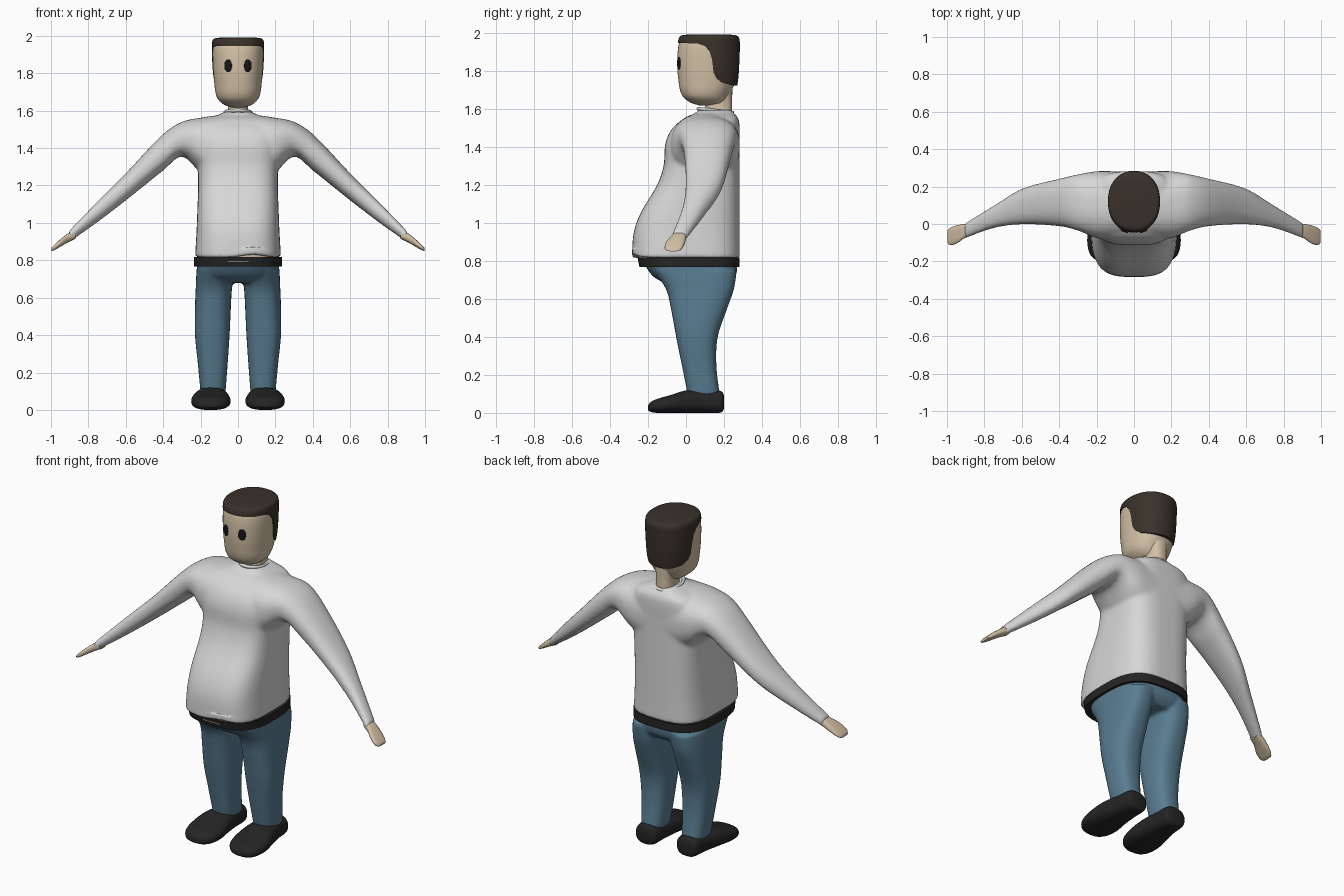
import bpy, bmesh, math
from mathutils import Vector

cube = bpy.data.objects.get("Cube")
if cube:
    bpy.data.objects.remove(cube)


def material(name, r, g, b):
    m = bpy.data.materials.new(name)
    m.use_nodes = True
    m.diffuse_color = (r, g, b, 1)
    node = m.node_tree.nodes["Principled BSDF"]
    node.inputs["Base Color"].default_value = (r, g, b, 1)
    node.inputs["Roughness"].default_value = 0.8
    return m


WHITE = material("shirt white", 0.68, 0.68, 0.68)
SKIN = material("skin", 0.65, 0.53, 0.38)
DENIM = material("denim blue", 0.10, 0.205, 0.285)
HAIR = material("dark brown hair", 0.042, 0.031, 0.023)
BLACK = material("leather black", 0.018, 0.018, 0.018)
EYE = material("eye black", 0.008, 0.008, 0.008)


def refine(stations, steps):
    """Smoothly fill in sections between the given ones."""
    n = len(stations)
    slopes = []
    for i in range(n):
        a, b = stations[max(i - 1, 0)], stations[min(i + 1, n - 1)]
        slopes.append([(q - p) / (b[0] - a[0]) for p, q in zip(a, b)])
    out = []
    for i in range(n - 1):
        a, b = stations[i], stations[i + 1]
        d = b[0] - a[0]
        for k in range(steps):
            u = k / steps
            h = u * u * (3 - 2 * u)
            g, w = u * (1 - u) ** 2 * d, u * u * (u - 1) * d
            out.append([p + (q - p) * h + g * s + w * e
                        for p, q, s, e in zip(a, b, slopes[i], slopes[i + 1])])
    return out + [list(stations[-1])]


def loft(bm, axis, stations, power=2.4, sides=48, steps=6):
    """Skin rounded-box sections (position, lo, hi, lo, hi) along x, y or z."""
    first, second = [i for i in range(3) if i != axis]
    rings = []
    for t, a0, a1, b0, b1 in refine(stations, steps):
        ring = []
        for k in range(sides):
            ang = math.tau * k / sides
            c, s = math.cos(ang), math.sin(ang)
            p = [0, 0, 0]
            p[axis] = t
            p[first] = (a0 + a1) / 2 + (a1 - a0) / 2 * math.copysign(abs(c) ** (2 / power), c)
            p[second] = (b0 + b1) / 2 + (b1 - b0) / 2 * math.copysign(abs(s) ** (2 / power), s)
            ring.append(bm.verts.new(p))
        rings.append(ring)
    faces = [bm.faces.new(rings[0]), bm.faces.new(rings[-1])]
    for r, q in zip(rings, rings[1:]):
        for k in range(sides):
            j = (k + 1) % sides
            faces.append(bm.faces.new((r[k], r[j], q[j], q[k])))
    bmesh.ops.recalc_face_normals(bm, faces=faces)


def make(name, bm, mat, angle=45):
    mesh = bpy.data.meshes.new(name)
    bm.to_mesh(mesh)
    bm.free()
    mesh.materials.append(mat)
    ob = bpy.data.objects.new(name, mesh)
    bpy.context.collection.objects.link(ob)
    smooth(ob, angle)
    return ob


def smooth(ob, angle=45):
    bpy.ops.object.select_all(action='DESELECT')
    ob.select_set(True)
    bpy.context.view_layer.objects.active = ob
    bpy.ops.object.shade_smooth_by_angle(angle=math.radians(angle))


def bake(ob):
    bpy.context.view_layer.update()
    done = ob.evaluated_get(bpy.context.evaluated_depsgraph_get())
    mesh = bpy.data.meshes.new_from_object(done)
    ob.modifiers.clear()
    ob.data = mesh


def fuse(ob, rounds):
    """Merge overlapping volumes into one soft skin."""
    mat = ob.data.materials[0]
    mod = ob.modifiers.new("merge", 'REMESH')
    mod.mode, mod.voxel_size = 'VOXEL', 0.01
    mod = ob.modifiers.new("soften", 'SMOOTH')
    mod.factor, mod.iterations = 0.5, rounds
    bake(ob)
    ob.data.materials.clear()
    ob.data.materials.append(mat)
    smooth(ob, 60)


def part(name, mat, axis, stations, **kw):
    bm = bmesh.new()
    loft(bm, axis, stations, **kw)
    return make(name, bm, mat)


def pair(name, mat, axis, stations, **kw):
    """Make the left part and its mirror image."""
    part("left_" + name, mat, axis, stations, **kw)
    bm = bmesh.new()
    loft(bm, axis, stations, **kw)
    for v in bm.verts:
        v.co.x *= -1
    bmesh.ops.reverse_faces(bm, faces=bm.faces[:])
    make("right_" + name, bm, mat)


# Shirt: torso plus one volume running from cuff to cuff
bm = bmesh.new()
torso = [(0.815, 0.23, -0.285, 0.283), (0.95, 0.222, -0.275, 0.282), (1.05, 0.218, -0.24, 0.282),
         (1.2, 0.213, -0.152, 0.282), (1.3, 0.215, -0.118, 0.282), (1.42, 0.225, -0.108, 0.282),
         (1.5, 0.22, -0.07, 0.282), (1.55, 0.18, -0.005, 0.275), (1.58, 0.1, 0.05, 0.25),
         (1.595, 0.07, 0.07, 0.24)]
loft(bm, 2, [(z, -w, w, f, b) for z, w, f, b in torso], power=3.2)
half = [(0.1, -0.08, 0.282, 1.22, 1.575), (0.2, -0.075, 0.282, 1.27, 1.562),
        (0.3, -0.035, 0.265, 1.355, 1.54), (0.4, -0.012, 0.242, 1.28, 1.475),
        (0.6, -0.002, 0.188, 1.12, 1.265), (0.75, -0.022, 0.098, 1.005, 1.115),
        (0.905, -0.078, 0.004, 0.895, 0.955)]
loft(bm, 0, [(-s[0], *s[1:]) for s in half[::-1]] + half)
shirt = make("shirt", bm, WHITE)
fuse(shirt, 10)
for v in shirt.data.vertices:  # hem rides up over the belly
    if v.co.z < 0.86 and v.co.y < -0.1:
        v.co.z += 0.015 * math.exp(-((v.co.x - 0.08) / 0.08) ** 2)

# Collar: thin tilted ring round the neck
bpy.ops.mesh.primitive_torus_add(major_segments=48, minor_segments=10, major_radius=0.07,
                                 minor_radius=0.008, location=(0, 0.155, 1.59),
                                 rotation=(math.radians(-7), 0, 0))
collar = bpy.context.object
collar.name = "collar"
collar.scale = (1, 1.28, 1.2)
collar.data.materials.append(WHITE)
smooth(collar, 60)

# Trousers: hips and two legs merged
bm = bmesh.new()
loft(bm, 2, [(0.68, -0.18, 0.18, -0.11, 0.23), (0.72, -0.21, 0.21, -0.175, 0.262),
             (0.8, -0.225, 0.225, -0.23, 0.272)], power=2.8)
leg = [(0.09, 0.067, 0.2, 0.01, 0.178), (0.25, 0.055, 0.215, -0.022, 0.16),
       (0.4, 0.045, 0.23, -0.052, 0.167), (0.55, 0.038, 0.23, -0.08, 0.217),
       (0.65, 0.032, 0.226, -0.105, 0.252), (0.75, 0.015, 0.222, -0.17, 0.268)]
for side in (1, -1):
    loft(bm, 2, [(z, a * side, b * side, f, r) for z, a, b, f, r in leg], power=2.6)
fuse(make("trousers", bm, DENIM), 6)

# Belt and the strip of waist above it
part("belt", BLACK, 2, [(0.768, -0.236, 0.236, -0.245, 0.282), (0.817, -0.236, 0.236, -0.255, 0.282)],
     power=3, steps=2)
part("waist", SKIN, 2, [(0.79, -0.218, 0.218, -0.25, 0.27), (0.86, -0.21, 0.21, -0.255, 0.268)],
     power=3, steps=2)

# Shoes, lofted from toe to heel
pair("shoe", BLACK, 1,
     [(-0.2, 0.11, 0.18, 0.014, 0.04), (-0.185, 0.08, 0.215, 0.005, 0.058),
      (-0.15, 0.052, 0.24, 0, 0.074), (-0.08, 0.04, 0.25, 0, 0.094), (0, 0.05, 0.236, 0, 0.118),
      (0.1, 0.062, 0.212, 0, 0.121), (0.17, 0.066, 0.204, 0, 0.119),
      (0.193, 0.076, 0.194, 0.008, 0.108), (0.2, 0.1, 0.17, 0.025, 0.09)], power=2.5)

# Mitten hands
pair("hand", SKIN, 0,
     [(0.87, -0.062, 0.004, 0.915, 0.962), (0.91, -0.078, 0, 0.895, 0.943),
      (0.95, -0.105, -0.008, 0.872, 0.912), (0.985, -0.112, -0.022, 0.853, 0.88),
      (0.998, -0.1, -0.035, 0.85, 0.865)], power=2.8, sides=32)

# Neck and head
part("neck", SKIN, 2, [(1.54, -0.062, 0.062, 0.085, 0.24), (1.6, -0.054, 0.054, 0.1, 0.243),
                       (1.65, -0.054, 0.054, 0.1, 0.243), (1.75, -0.07, 0.07, 0.08, 0.245)])
skull = [(1.618, 0.035, 0.07, 0.17), (1.632, 0.075, 0.025, 0.2), (1.67, 0.112, -0.02, 0.225),
         (1.75, 0.127, -0.04, 0.262), (1.85, 0.134, -0.046, 0.272), (1.94, 0.134, -0.038, 0.272),
         (1.97, 0.12, -0.02, 0.26)]
part("head", SKIN, 2, [(z, -w, w, f, b) for z, w, f, b in skull], power=2.2, sides=64)

# Hair: a slightly larger skull trimmed along the hairline
cap = [(1.68, 0.108, -0.03, 0.262), (1.75, 0.129, -0.044, 0.274), (1.85, 0.138, -0.05, 0.281),
       (1.95, 0.139, -0.042, 0.283), (1.975, 0.136, -0.036, 0.278), (1.986, 0.125, -0.024, 0.265),
       (1.99, 0.1, 0, 0.24)]
hair = part("hair", HAIR, 2, [(z, -w, w, f, b) for z, w, f, b in cap], power=2.2, sides=64)
hairline = [(-0.2, 1.948), (-0.03, 1.946), (0.06, 1.944), (0.1, 1.93), (0.125, 1.9), (0.137, 1.86),
            (0.145, 1.79), (0.16, 1.76), (0.19, 1.737), (0.25, 1.723), (0.4, 1.72), (0.4, 2.1), (-0.2, 2.1)]
bm = bmesh.new()
base = bm.faces.new([bm.verts.new((-0.3, y, z)) for y, z in hairline])
moved = bmesh.ops.extrude_face_region(bm, geom=[base])["geom"]
bmesh.ops.translate(bm, vec=Vector((0.6, 0, 0)),
                    verts=[g for g in moved if isinstance(g, bmesh.types.BMVert)])
bmesh.ops.recalc_face_normals(bm, faces=bm.faces[:])
cutter = make("hair_cutter", bm, HAIR)
cutter.hide_render = True
trim = hair.modifiers.new("hairline", 'BOOLEAN')
trim.operation, trim.solver, trim.object = 'INTERSECT', 'EXACT', cutter
bake(hair)
bpy.data.objects.remove(cutter)
smooth(hair, 40)

# Eyes: thin oval plates on the face
for side, name in ((1, "left_eye"), (-1, "right_eye")):
    bm = bmesh.new()
    bmesh.ops.create_uvsphere(bm, u_segments=24, v_segments=12, radius=1)
    eye = make(name, bm, EYE)
    eye.scale = (0.022, 0.0049, 0.034)
    eye.location = (0.053 * side, -0.038, 1.84)
    eye.rotation_euler.z = math.radians(22 * side)
